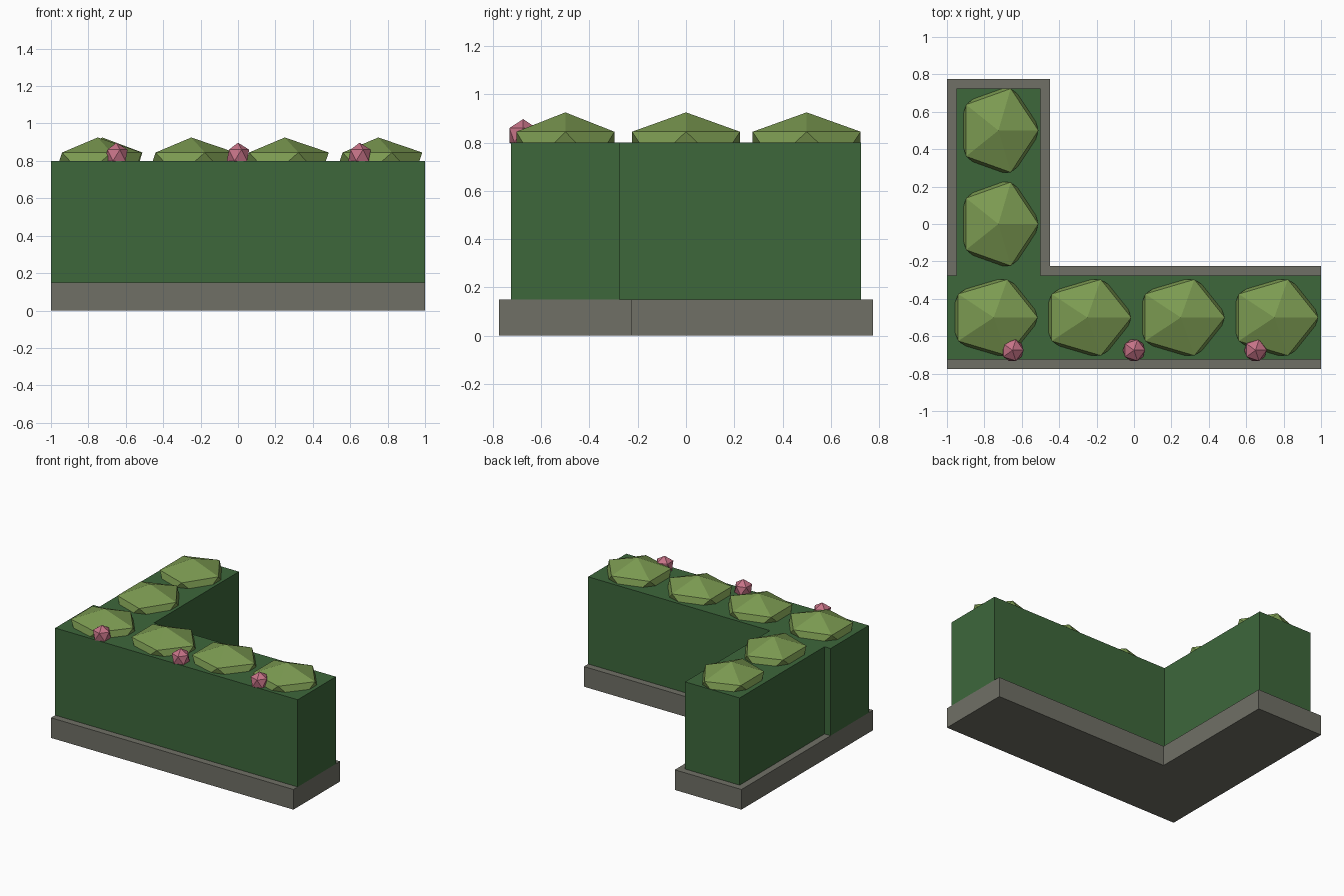
import bpy
import bmesh

cube = bpy.data.objects.get("Cube")
if cube:
    bpy.data.objects.remove(cube, do_unlink=True)


def material(name, r, g, b):
    mat = bpy.data.materials.new(name)
    mat.use_nodes = True
    mat.diffuse_color = (r, g, b, 1)
    mat.node_tree.nodes["Principled BSDF"].inputs["Base Color"].default_value = (r, g, b, 1)
    return mat


stone = material("grey_stone", 0.162, 0.162, 0.133)
hedge_green = material("dark_hedge_green", 0.047, 0.136, 0.044)
leaf_green = material("light_leaf_green", 0.2, 0.325, 0.083)
pink = material("blossom_pink", 0.56, 0.17, 0.24)


def add_object(name, bm, mat):
    bmesh.ops.recalc_face_normals(bm, faces=bm.faces)
    mesh = bpy.data.meshes.new(name)
    bm.to_mesh(mesh)
    bm.free()
    mesh.materials.append(mat)
    obj = bpy.data.objects.new(name, mesh)
    bpy.context.collection.objects.link(obj)
    return obj


def prism(name, outline, bottom, top, mat):
    """Extrude a floor outline upwards."""
    bm = bmesh.new()
    face = bm.faces.new([bm.verts.new((x, y, bottom)) for x, y in outline])
    up = bmesh.ops.extrude_face_region(bm, geom=[face], use_keep_orig=True)["geom"]
    verts = [v for v in up if isinstance(v, bmesh.types.BMVert)]
    bmesh.ops.translate(bm, verts=verts, vec=(0, 0, top - bottom))
    return add_object(name, bm, mat)


def faceted_ball(name, centre, radii, mat):
    """Flat-shaded twenty-sided ball, stretched to the given radii."""
    bm = bmesh.new()
    bmesh.ops.create_icosphere(bm, subdivisions=1, radius=1)
    bmesh.ops.scale(bm, verts=bm.verts, vec=radii)
    obj = add_object(name, bm, mat)
    obj.location = centre
    return obj


# L-shaped stone curb
prism("stone_curb",
      [(-1, -0.775), (1, -0.775), (1, -0.225), (-0.45, -0.225),
       (-0.45, 0.775), (-1, 0.775)], 0, 0.15, stone)

# L-shaped clipped hedge, its back wing set in slightly on the outer side
prism("hedge",
      [(-1, -0.725), (1, -0.725), (1, -0.275), (-0.5, -0.275),
       (-0.5, 0.725), (-0.95, 0.725), (-0.95, -0.275), (-1, -0.275)],
      0.15, 0.8, hedge_green)

# Leaf clumps along the front row and the back wing
for i in range(4):
    faceted_ball(f"front_leaf_clump_{i + 1}", (-0.75 + 0.5 * i, -0.5, 0.78),
                 (0.263, 0.239, 0.145), leaf_green)
for i in range(2):
    faceted_ball(f"wing_leaf_clump_{i + 1}", (-0.725, 0.5 * i, 0.78),
                 (0.239, 0.263, 0.145), leaf_green)

# Blossoms along the front edge
for i in range(3):
    faceted_ball(f"blossom_{i + 1}", (0.65 * (i - 1), -0.675, 0.83),
                 (0.067, 0.067, 0.067), pink)
